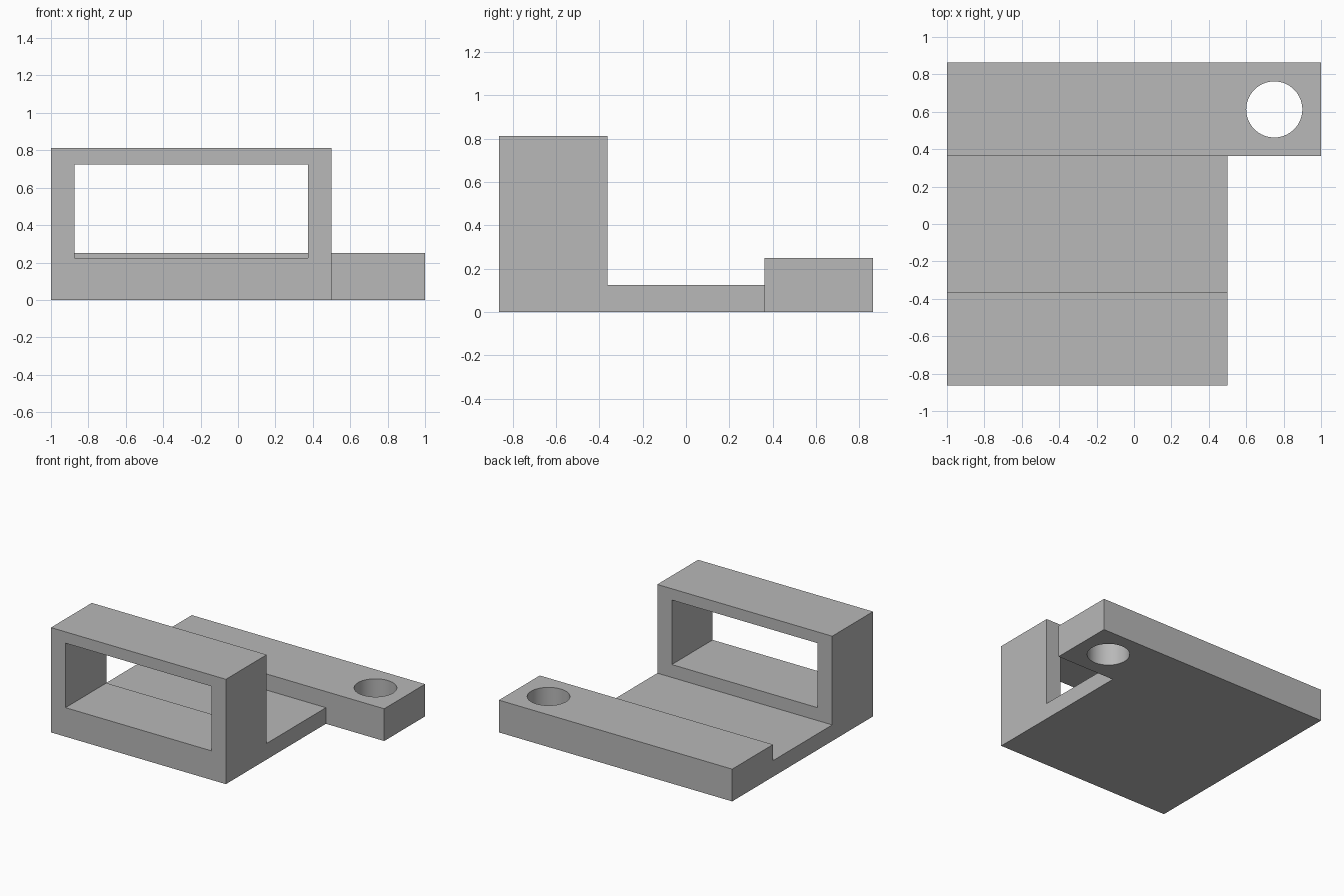
import bpy
import bmesh
from mathutils import Matrix, Vector

cube = bpy.data.objects.get("Cube")
if cube:
    bpy.data.objects.remove(cube, do_unlink=True)

grey = bpy.data.materials.new("plain grey")
grey.use_nodes = True
colour = (0.48, 0.48, 0.48, 1)
grey.diffuse_color = colour
grey.node_tree.nodes["Principled BSDF"].inputs["Base Color"].default_value = colour


def add_object(name, bm):
    bmesh.ops.recalc_face_normals(bm, faces=bm.faces)
    mesh = bpy.data.meshes.new(name)
    bm.to_mesh(mesh)
    bm.free()
    mesh.materials.append(grey)
    obj = bpy.data.objects.new(name, mesh)
    bpy.context.collection.objects.link(obj)
    return obj


def box(name, low, high):
    low, high = Vector(low), Vector(high)
    bm = bmesh.new()
    matrix = Matrix.Translation((low + high) / 2) @ Matrix.Diagonal((*(high - low), 1))
    bmesh.ops.create_cube(bm, size=1, matrix=matrix)
    return add_object(name, bm)


# Bracket body: side profile (y, z) extruded along x
depth, step = 0.8625, 0.3625
profile = [(-depth, 0), (depth, 0), (depth, 0.25), (step, 0.25),
           (step, 0.125), (-step, 0.125), (-step, 0.8125), (-depth, 0.8125)]
bm = bmesh.new()
side = bm.faces.new([bm.verts.new((-1, y, z)) for y, z in profile])
extruded = bmesh.ops.extrude_face_region(bm, geom=[side], use_keep_orig=True)
moved = [g for g in extruded["geom"] if isinstance(g, bmesh.types.BMVert)]
bmesh.ops.translate(bm, verts=moved, vec=(2, 0, 0))
body = add_object("bracket_body", bm)

# Cutters: corner beside the bar's ear, tower window, round bolt hole
corner = box("corner_cutter", (0.5, -1, -0.5), (1.5, step, 1.5))
window = box("window_cutter", (-0.875, -1, 0.225), (0.375, -0.2, 0.725))
bm = bmesh.new()
bmesh.ops.create_cone(bm, cap_ends=True, segments=64, radius1=0.15, radius2=0.15,
                      depth=1, matrix=Matrix.Translation((0.75, 0.6125, 0.1)))
hole = add_object("hole_cutter", bm)

cutters = [corner, window, hole]
for cutter in cutters:
    cutter.hide_render = True
    mod = body.modifiers.new(cutter.name, "BOOLEAN")
    mod.operation = "DIFFERENCE"
    mod.solver = "EXACT"
    mod.object = cutter

# Bake the cuts and drop the cutters
bpy.context.view_layer.update()
evaluated = body.evaluated_get(bpy.context.evaluated_depsgraph_get())
cut_mesh = bpy.data.meshes.new_from_object(evaluated)
body.modifiers.clear()
body.data = cut_mesh
for cutter in cutters:
    bpy.data.objects.remove(cutter, do_unlink=True)

# Smooth hole wall, sharp edges elsewhere
bpy.ops.object.select_all(action="DESELECT")
body.select_set(True)
bpy.context.view_layer.objects.active = body
bpy.ops.object.shade_smooth_by_angle()
